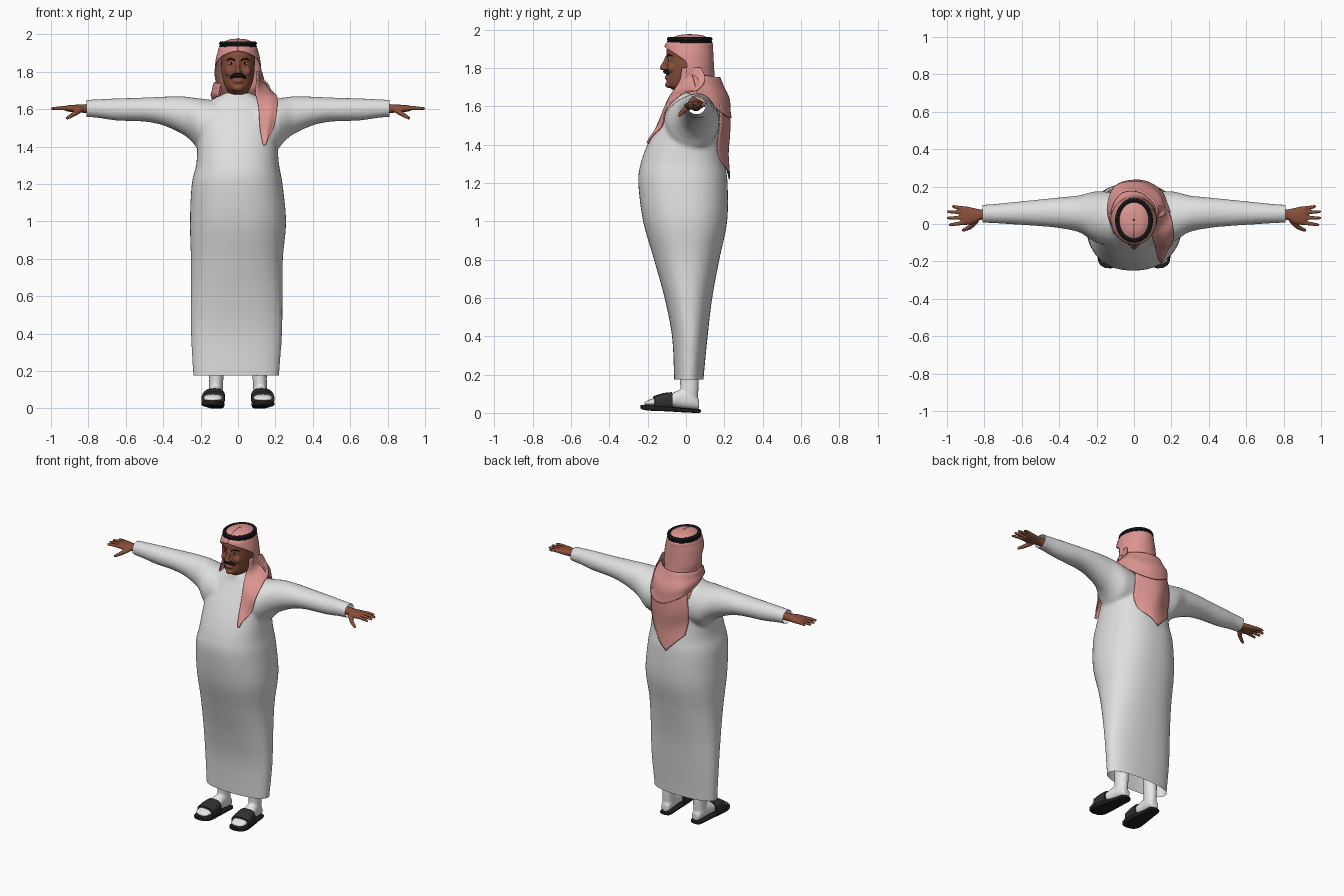
import bpy, bmesh, math
from mathutils import Vector, Matrix

if "Cube" in bpy.data.objects:
    bpy.data.objects.remove(bpy.data.objects["Cube"])


def material(name, r, g, b):
    m = bpy.data.materials.new(name)
    m.use_nodes = True
    m.diffuse_color = (r, g, b, 1)
    for node in m.node_tree.nodes:
        if node.type == 'BSDF_PRINCIPLED':
            node.inputs["Base Color"].default_value = (r, g, b, 1)
            node.inputs["Roughness"].default_value = 0.8
    return m


ROBE = material("robe_white", .74, .74, .74)
SOCK = material("sock_white", .9, .9, .9)
PINK = material("cloth_pink", .72, .3, .28)
SKIN = material("skin_brown", .25, .078, .042)
BLACK = material("black", .006, .006, .006)
STRAP = material("strap_grey", .03, .03, .03)
SOLE = material("sole_dark", .014, .014, .015)


def spline(rows, steps):
    """Smooth curve through rows of numbers."""
    out = []
    for i in range(len(rows) - 1):
        quad = rows[max(i - 1, 0)], rows[i], rows[i + 1], rows[min(i + 2, len(rows) - 1)]
        for k in range(steps):
            t = k / steps
            out.append([b + .5 * t * (c - a + t * (2 * a - 5 * b + 4 * c - d + t * (3 * (b - c) + d - a)))
                        for a, b, c, d in zip(*quad)])
    return out + [list(rows[-1])]


def skin_rings(bm, rings, closed=True, M=Matrix()):
    """Bridge point rings; closed rings also get end caps."""
    grid = [[bm.verts.new(M @ Vector(p)) for p in ring] for ring in rings]
    n = len(grid[0])
    for a, b in zip(grid, grid[1:]):
        for i in range(n if closed else n - 1):
            j = (i + 1) % n
            bm.faces.new((a[i], a[j], b[j], b[i]))
    if closed:
        bm.faces.new(grid[0])
        bm.faces.new(grid[-1])


def body(bm, axis, rows, p=2, M=Matrix(), steps=6, n=36):
    """Loft rounded sections: position on axis, then low and high on the other two axes."""
    order = {'x': (0, 1, 2), 'y': (1, 0, 2), 'z': (2, 0, 1)}[axis]
    rings = []
    for pos, lo, hi, lo2, hi2 in spline(rows, steps):
        ring = []
        for i in range(n):
            a = math.tau * i / n
            c, s = (math.copysign(abs(f) ** (2 / p), f) for f in (math.cos(a), math.sin(a)))
            pt = [0, 0, 0]
            pt[order[0]] = pos
            pt[order[1]] = (lo + hi) / 2 + c * (hi - lo) / 2
            pt[order[2]] = (lo2 + hi2) / 2 + s * (hi2 - lo2) / 2
            ring.append(pt)
        rings.append(ring)
    skin_rings(bm, rings, True, M)


def blob(bm, centre, radii, M=Matrix()):
    bmesh.ops.create_uvsphere(bm, u_segments=16, v_segments=10, radius=1,
                              matrix=M @ Matrix.Translation(centre) @ Matrix.Diagonal((*radii, 1)))


def limb(bm, path, M=Matrix()):
    """Round tapered tube through (x, y, z, radius) with ball ends."""
    pts = spline(path, 5)
    rings = []
    for i, q in enumerate(pts):
        tan = Vector(pts[min(i + 1, len(pts) - 1)][:3]) - Vector(pts[max(i - 1, 0)][:3])
        rot = tan.to_track_quat('Z', 'Y')
        rings.append([Vector(q[:3]) + rot @ Vector((math.cos(a), math.sin(a), 0)) * q[3]
                      for a in (math.tau * k / 12 for k in range(12))])
    skin_rings(bm, rings, True, M)
    for q in (path[0], path[-1]):
        blob(bm, q[:3], [q[3]] * 3, M)


def finish(bm, name, mat, voxel=0, smooth=0, cuts=(), thick=0, sharp=60):
    """Make the object; optionally fuse its volumes, slice it open or thicken it."""
    bmesh.ops.recalc_face_normals(bm, faces=bm.faces)
    me = bpy.data.meshes.new(name)
    bm.to_mesh(me)
    bm.free()
    ob = bpy.data.objects.new(name, me)
    bpy.context.scene.collection.objects.link(ob)
    if voxel:
        mod = ob.modifiers.new("fuse", 'REMESH')
        mod.mode = 'VOXEL'
        mod.voxel_size = voxel
        mod = ob.modifiers.new("soften", 'SMOOTH')
        mod.iterations = smooth
        bpy.context.view_layer.update()
        me = bpy.data.meshes.new_from_object(ob.evaluated_get(bpy.context.evaluated_depsgraph_get()))
        ob.modifiers.clear()
        ob.data = me
        cut = bmesh.new()
        cut.from_mesh(me)
        for co, no in cuts:
            bmesh.ops.bisect_plane(cut, geom=cut.verts[:] + cut.edges[:] + cut.faces[:],
                                   plane_co=co, plane_no=no, clear_outer=True)
        cut.to_mesh(me)
        cut.free()
    if thick:
        mod = ob.modifiers.new("thickness", 'SOLIDIFY')
        mod.thickness = thick
        mod.offset = 0
    me.materials.clear()
    me.materials.append(mat)
    me.shade_smooth()
    me.set_sharp_from_angle(angle=math.radians(sharp))
    return ob


def sheet(name, rows, bow, drop=0, fold=0):
    """Cloth strip between two edges, bowed outwards, with folds and a pointed end."""
    bm = bmesh.new()
    path = spline(rows, 6)
    rings = []
    for k, r in enumerate(path):
        a, b, t = Vector(r[:3]), Vector(r[3:]), k / (len(path) - 1)
        mid = (a + b) / 2
        out = Vector((mid.x, mid.y - .03, .03)).normalized()
        rings.append([a.lerp(b, u) + out * (bow * math.sin(math.pi * u) + fold * math.sin(9 * u + 5 * t))
                      - Vector((0, 0, drop * t * t * (1 - abs(2 * u - 1)))) for u in (i / 16 for i in range(17))])
    skin_rings(bm, rings, False)
    finish(bm, name, PINK, thick=.007)


SIDES = (("left", 1), ("right", -1))

# Robe: torso and sleeves fused, open at hem and cuffs
bm = bmesh.new()
body(bm, 'z', [(.1, -.238, .217, -.06, .09), (.18, -.24, .22, -.062, .092), (.4, -.252, .236, -.073, .113),
               (.6, -.253, .238, -.112, .137), (.8, -.252, .24, -.167, .174), (1, -.257, .257, -.224, .215),
               (1.2, -.247, .238, -.249, .217), (1.3, -.224, .22, -.237, .203), (1.4, -.217, .212, -.202, .187),
               (1.5, -.21, .207, -.152, .177), (1.6, -.19, .19, -.09, .162), (1.65, -.14, .14, -.062, .14),
               (1.68, -.08, .08, -.055, .11), (1.69, -.065, .065, -.045, .1)], p=2.3, n=48)
for side, s in SIDES:
    body(bm, 'x', [(.1, -.12, .17, 1.37, 1.645), (.2, -.1, .175, 1.38, 1.657), (.25, -.07, .165, 1.43, 1.663),
                   (.3, -.042, .152, 1.468, 1.669), (.4, -.022, .142, 1.513, 1.667), (.5, -.012, .132, 1.533, 1.662),
                   (.65, -.002, .117, 1.539, 1.658), (.75, .004, .107, 1.553, 1.653),
                   (.84, .008, .102, 1.56, 1.648)], M=Matrix.Diagonal((s, 1, 1, 1)))
finish(bm, "robe", ROBE, .011, 6, [((0, 0, .175), (0, 0, -1)), ((.81, 0, 0), (1, 0, 0)), ((-.81, 0, 0), (-1, 0, 0))])

# Head with nose, lips, cheeks and neck
bm = bmesh.new()
body(bm, 'z', [(z, -w, w, f, b) for z, w, f, b in (
    (1.6, .055, -.02, .09), (1.66, .058, -.035, .09), (1.69, .055, -.075, .09), (1.71, .064, -.1, .09),
    (1.75, .08, -.1, .1), (1.8, .088, -.1, .11), (1.85, .09, -.1, .12), (1.9, .089, -.1, .12),
    (1.94, .07, -.07, .1), (1.955, .03, -.03, .06))])
limb(bm, [(0, -.098, 1.858, .01), (0, -.11, 1.83, .011), (0, -.123, 1.802, .014)])
blob(bm, (0, -.098, 1.75), (.026, .014, .013))
blob(bm, (0, -.092, 1.712), (.028, .018, .016))
for side, s in SIDES:
    blob(bm, (s * .013, -.113, 1.797), (.01, .012, .009))
    blob(bm, (s * .045, -.076, 1.8), (.026, .022, .026))
finish(bm, "head", SKIN, .005, 3)

# Eyes, brows and moustache
moustache = bmesh.new()
for side, s in SIDES:
    M = Matrix.Diagonal((s, 1, 1, 1))
    bm = bmesh.new()
    blob(bm, (.038, -.082, 1.845), (.014, .01, .007), M)
    finish(bm, side + "_eye", SOCK)
    bm = bmesh.new()
    blob(bm, (.038, -.09, 1.845), (.006, .004, .006), M)
    finish(bm, side + "_pupil", BLACK)
    bm = bmesh.new()
    limb(bm, [(.018, -.097, 1.862, .004), (.04, -.089, 1.869, .004), (.06, -.073, 1.862, .003)], M)
    finish(bm, side + "_brow", BLACK)
    limb(moustache, [(0, -.108, 1.782, .012), (.02, -.104, 1.78, .012), (.037, -.094, 1.768, .007)], M)
finish(moustache, "moustache", BLACK, .004, 2)

# Head cloth: hood open around the face
bm = bmesh.new()
rings = []
for z, w, f, b, edge in spline([
        (1.974, .004, .015, .025, 0), (1.968, .05, -.04, .085, -.06), (1.95, .082, -.08, .12, -.1),
        (1.925, .1, -.104, .137, -.12), (1.905, .106, -.11, .138, -.104), (1.87, .115, -.112, .14, -.05),
        (1.83, .12, -.11, .142, 0), (1.78, .122, -.1, .145, 0), (1.73, .112, -.09, .15, -.02),
        (1.7, .105, -.08, .165, -.02), (1.66, .118, -.06, .195, .02), (1.62, .135, -.05, .22, .09),
        (1.58, .14, -.04, .225, .13)], 4):
    mid, r = (f + b) / 2, (b - f) / 2
    start = math.acos(max(-1, min(1, (mid - edge) / r)))
    angles = [start + (math.tau - 2 * start) * i / 40 for i in range(41)]
    rings.append([(w * math.sin(a), mid - r * math.cos(a), z) for a in angles])
skin_rings(bm, rings, False)
finish(bm, "head_cloth_hood", PINK, thick=.006)

# Head cloth: neck wrap, back panel and the end over the left shoulder
sheet("head_cloth_wrap", [(-.085, -.04, 1.735, -.1, -.05, 1.67), (-.122, .06, 1.74, -.135, .08, 1.65),
                          (-.07, .16, 1.75, -.1, .205, 1.6), (.03, .17, 1.75, .03, .235, 1.54),
                          (.11, .11, 1.76, .14, .18, 1.57), (.12, .03, 1.77, .19, .06, 1.665)], .012, 0, .003)
sheet("head_cloth_back_panel", [(.1, .15, 1.66, -.11, .15, 1.66), (.135, .172, 1.6, -.13, .172, 1.6),
                                (.14, .175, 1.5, -.14, .175, 1.5), (.14, .166, 1.4, -.135, .166, 1.42),
                                (.11, .175, 1.32, -.12, .175, 1.34)], .052, .12, .003)
sheet("head_cloth_front_end", [(.098, -.02, 1.8, .124, .08, 1.8), (.098, -.03, 1.74, .145, .1, 1.74),
                               (.09, -.05, 1.7, .19, .06, 1.687), (.1, -.085, 1.65, .21, -.02, 1.665),
                               (.11, -.108, 1.6, .208, -.1, 1.59), (.118, -.15, 1.5, .19, -.122, 1.5),
                               (.13, -.187, 1.43, .165, -.168, 1.45), (.138, -.197, 1.405, .146, -.194, 1.41)],
      .008, 0, .002)

# Double black cord around the head
bm = bmesh.new()
for z in (1.934, 1.951):
    rings = []
    for i in range(49):
        a = math.tau * i / 48
        rings.append([((.089 + .012 * math.cos(t)) * math.cos(a), .019 + (.107 + .012 * math.cos(t)) * math.sin(a),
                       z + .011 * math.sin(t)) for t in (math.tau * k / 12 for k in range(13))])
    skin_rings(bm, rings, False)
bmesh.ops.remove_doubles(bm, verts=bm.verts, dist=1e-5)
finish(bm, "head_cord", BLACK)

# Hands, feet and sandals
for side, s in SIDES:
    M = Matrix.Diagonal((s, 1, 1, 1))
    bm = bmesh.new()
    body(bm, 'x', [(.76, .025, .08, 1.575, 1.632), (.82, .022, .078, 1.58, 1.626), (.86, .002, .086, 1.582, 1.624),
                   (.9, -.005, .094, 1.586, 1.622), (.925, .002, .088, 1.592, 1.617)], p=2.4, M=M)
    for y, x, tip in ((.082, .966, .094), (.06, .992, .066), (.034, .993, .032), (.008, .984, -.004)):
        limb(bm, [(.9, y, 1.604, .012), (.94, (y + tip) / 2, 1.606, .0105), (x, tip, 1.603, .008)], M)
    limb(bm, [(.845, .015, 1.595, .015), (.876, -.015, 1.575, .013), (.912, -.033, 1.553, .009)], M)
    finish(bm, side + "_hand", SKIN, .0045, 2)

    M = M @ Matrix.Translation((.12, 0, 0)) @ Matrix.Rotation(.08, 4, 'Z')
    bm = bmesh.new()
    body(bm, 'z', [(.05, -.036, .036, -.03, .06), (.12, -.038, .036, -.03, .065), (.2, -.042, .036, -.032, .068),
                   (.5, -.05, .045, -.04, .075)], M=M)
    body(bm, 'y', [(y, -w, w, lo, hi) for y, w, lo, hi in (
        (.068, .026, .018, .07), (.03, .036, .02, .11), (-.03, .04, .025, .12), (-.1, .05, .033, .09),
        (-.16, .052, .036, .078), (-.2, .046, .038, .066), (-.217, .024, .042, .056))], p=2.3, M=M)
    finish(bm, side + "_sock", SOCK, .007, 3)
    bm = bmesh.new()
    body(bm, 'y', [(y, -w, w, lo, hi) for y, w, lo, hi in (
        (.076, .016, .002, .018), (.06, .037, 0, .02), (0, .043, .002, .024), (-.1, .056, .008, .034),
        (-.18, .06, .011, .039), (-.22, .045, .016, .042), (-.237, .016, .022, .042))], p=5, M=M)
    finish(bm, side + "_sandal_sole", SOLE, sharp=45)
    bm = bmesh.new()
    body(bm, 'y', [(-.075, -.056, .056, .015, .108), (-.12, -.061, .061, .015, .103),
                   (-.168, -.062, .062, .018, .088)], p=2.8, M=M)
    finish(bm, side + "_sandal_strap", STRAP, sharp=45)
